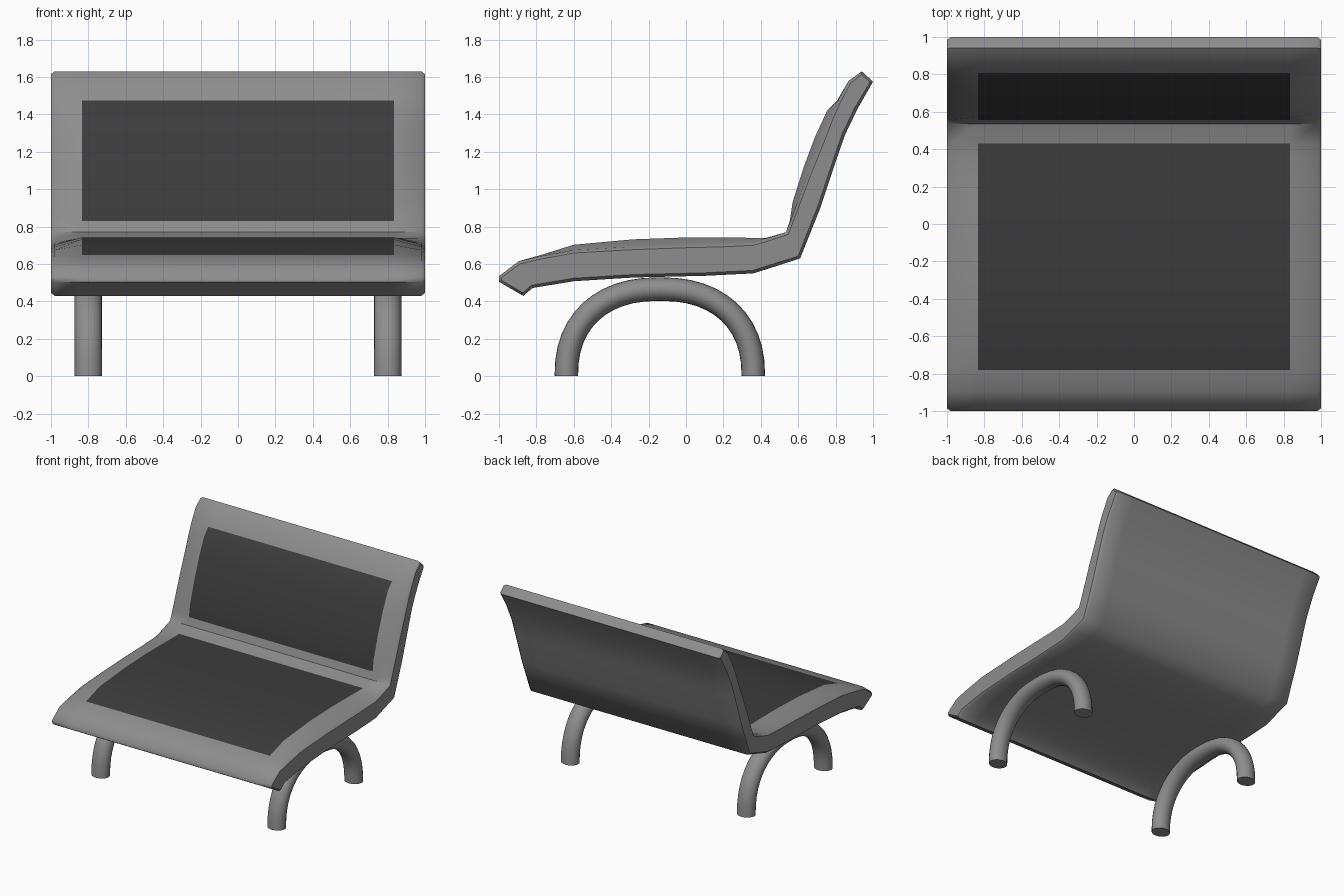
import bpy, bmesh, math
from mathutils import Vector

if "Cube" in bpy.data.objects:
    bpy.data.objects.remove(bpy.data.objects["Cube"])

# Upper profile (y, z) at the outer edge, and at the raised cushion line
SEAT_EDGE = [(-0.78, 0.642), (-0.6, 0.675), (-0.28, 0.693), (0.0, 0.703), (0.2, 0.708), (0.36, 0.716), (0.43, 0.737)]
SEAT_PAD = [(-0.78, 0.647), (-0.6, 0.703), (-0.28, 0.732), (0.0, 0.742), (0.2, 0.742), (0.36, 0.740), (0.43, 0.740)]
BACK_EDGE = [(0.557, 0.83), (0.595, 0.93), (0.655, 1.09), (0.72, 1.25), (0.77, 1.38), (0.81, 1.47)]
BACK_PAD = [(0.555, 0.83), (0.57, 0.93), (0.63, 1.12), (0.69, 1.28), (0.755, 1.42), (0.808, 1.475)]
NOSE = [(-1.0, 0.535), (-0.895, 0.615)]
CREASE = [(0.535, 0.77)]
BACK_AND_UNDERSIDE = [
    (0.87, 1.58), (0.94, 1.63), (1.0, 1.575), (0.917, 1.43), (0.85, 1.29), (0.81, 1.175),
    (0.72, 0.905), (0.61, 0.63), (0.48, 0.588), (0.36, 0.55), (0.1, 0.537), (-0.28, 0.528),
    (-0.6, 0.508), (-0.82, 0.472), (-0.87, 0.43), (-1.0, 0.505)]
EDGE = NOSE + SEAT_EDGE + CREASE + BACK_EDGE + BACK_AND_UNDERSIDE
INNER = NOSE + SEAT_PAD + CREASE + BACK_PAD + BACK_AND_UNDERSIDE
S0 = len(NOSE)
S1 = S0 + len(SEAT_PAD) - 1
B0 = S1 + 2
B1 = B0 + len(BACK_PAD) - 1
PAD_X = 0.835


def material(name, value):
    mat = bpy.data.materials.new(name)
    mat.diffuse_color = (value, value, value, 1)
    mat.use_nodes = True
    mat.node_tree.nodes["Principled BSDF"].inputs["Base Color"].default_value = mat.diffuse_color
    return mat


grey = material("grey_shell", 0.27)
dark = material("dark_fabric", 0.045)


def finish(name, bm, angle, mat):
    me = bpy.data.meshes.new(name)
    bm.to_mesh(me)
    bm.free()
    ob = bpy.data.objects.new(name, me)
    bpy.context.collection.objects.link(ob)
    me.materials.append(mat)
    bpy.ops.object.select_all(action='DESELECT')
    ob.select_set(True)
    bpy.context.view_layer.objects.active = ob
    bpy.ops.object.shade_smooth_by_angle(angle=math.radians(angle))


def inset(profile, d):
    """Move every point of the clockwise profile inwards by d."""
    pts = [Vector(p) for p in profile]
    out = []
    for i, p in enumerate(pts):
        a = (p - pts[i - 1]).normalized()
        b = (pts[(i + 1) % len(pts)] - p).normalized()
        n = (Vector((a.y, -a.x)) + Vector((b.y, -b.x))).normalized()
        out.append(p + n * d)
    return out


# Shell: lofted across the width with chamfered ends, open under the pads
small = inset(EDGE, 0.016)
stations = [(-1, small), (-0.98, EDGE), (-PAD_X, INNER), (PAD_X, INNER), (0.98, EDGE), (1, small)]
bm = bmesh.new()
rings = [[bm.verts.new((x, p[0], p[1])) for p in prof] for x, prof in stations]
n = len(EDGE)
for i in range(len(rings) - 1):
    for k in range(n):
        if i == 2 and (S0 <= k < S1 or B0 <= k < B1):
            continue
        j = (k + 1) % n
        bm.faces.new((rings[i][k], rings[i + 1][k], rings[i + 1][j], rings[i][j]))
for cap in (bm.faces.new(rings[0]), bm.faces.new(rings[-1][::-1])):
    for e in cap.edges:
        e.smooth = False
finish("seat_shell", bm, 54, grey)

# Dark seat and back pads filling the openings
for name, prof in (("seat_pad", SEAT_PAD), ("back_pad", BACK_PAD)):
    bm = bmesh.new()
    l, r = [[bm.verts.new((x, y, z)) for y, z in prof] for x in (-PAD_X, PAD_X)]
    for k in range(len(prof) - 1):
        bm.faces.new((l[k], r[k], r[k + 1], l[k + 1]))
    finish(name, bm, 35, dark)


# Arched tube legs
def arch_leg(name, cx, cy=-0.14, a=0.5, b=0.466, e=2.3, steps=24, sides=20):
    bm = bmesh.new()
    rings = []
    for i in range(steps + 1):
        t = math.pi * i / steps
        c, s = math.cos(t), max(0.0, math.sin(t))
        if i in (0, steps):
            s = 0.0
        u, v = math.copysign(abs(c) ** (2 / e), c), s ** (2 / e)
        nrm = Vector((math.copysign(abs(u) ** (e - 1), u) / a, v ** (e - 1) / b)).normalized()
        ring = []
        for k in range(sides):
            w = 2 * math.pi * k / sides
            q = nrm * (0.063 * math.cos(w))
            ring.append(bm.verts.new((cx + 0.073 * math.sin(w), cy + a * u + q.x, b * v + q.y)))
        rings.append(ring)
    for r0, r1 in zip(rings, rings[1:]):
        for k in range(sides):
            j = (k + 1) % sides
            bm.faces.new((r0[k], r0[j], r1[j], r1[k]))
    bm.faces.new(rings[0])
    bm.faces.new(rings[-1])
    bmesh.ops.recalc_face_normals(bm, faces=bm.faces)
    finish(name, bm, 40, grey)


arch_leg("left_leg", -0.8)
arch_leg("right_leg", 0.8)
